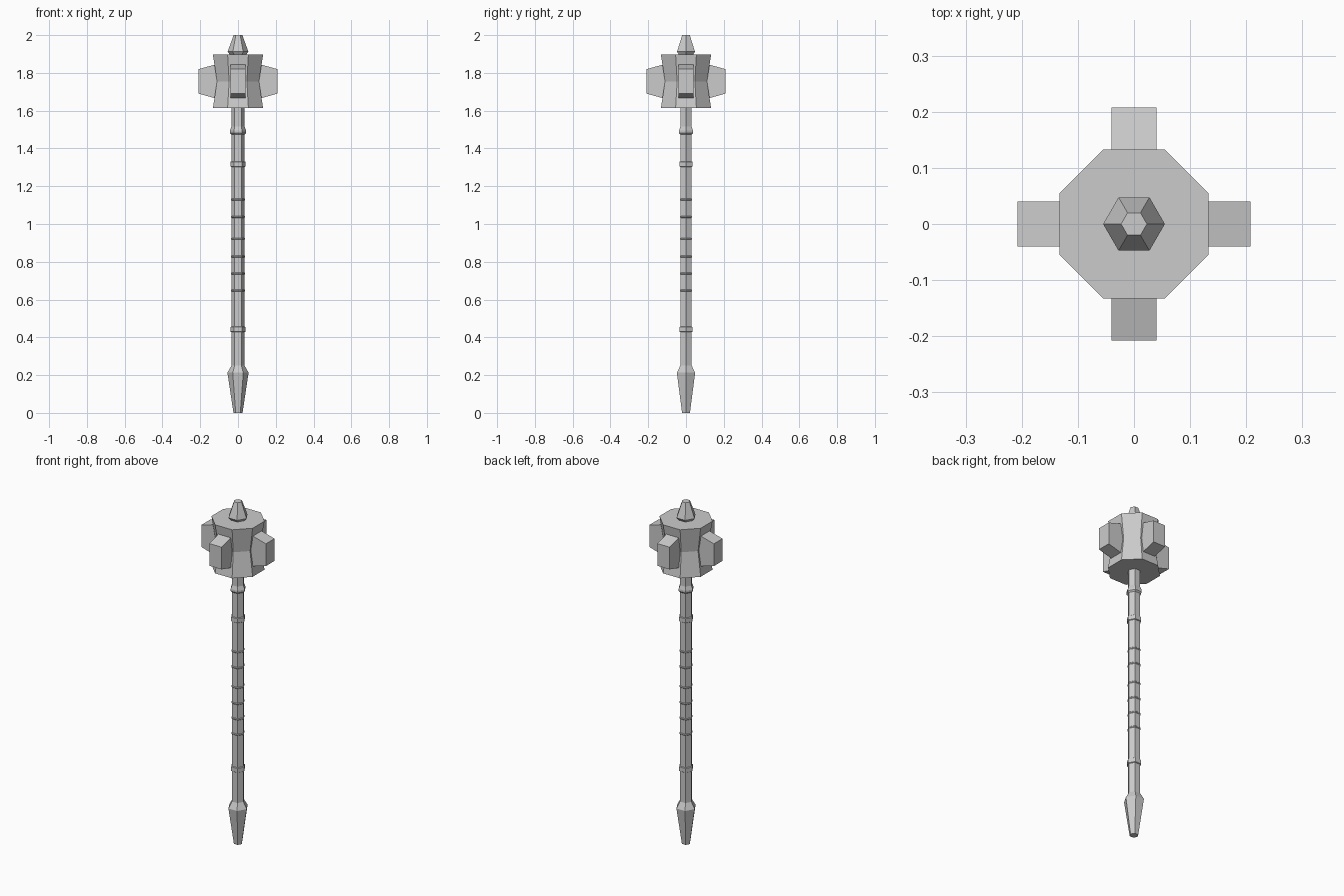
import bpy, bmesh
from math import cos, sin, pi
from mathutils import Matrix

if "Cube" in bpy.data.objects:
    bpy.data.objects.remove(bpy.data.objects["Cube"])


def loft(name, rings):
    """Closed solid skinned through equal-length rings of points."""
    bm = bmesh.new()
    loops = [[bm.verts.new(p) for p in ring] for ring in rings]
    n = len(loops[0])
    for a, b in zip(loops, loops[1:]):
        for i in range(n):
            j = (i + 1) % n
            bm.faces.new((a[i], a[j], b[j], b[i]))
    bm.faces.new(loops[0][::-1])
    bm.faces.new(loops[-1])
    bmesh.ops.recalc_face_normals(bm, faces=bm.faces[:])
    mesh = bpy.data.meshes.new(name)
    bm.to_mesh(mesh)
    bm.free()
    obj = bpy.data.objects.new(name, mesh)
    bpy.context.collection.objects.link(obj)
    return obj


def hexagonal(name, profile):
    """Six-sided turned part from (radius, height) pairs, points on the x axis."""
    return loft(name, [[(r * cos(k * pi / 3), r * sin(k * pi / 3), z)
                        for k in range(6)] for r, z in profile])


R = 0.035  # shaft radius

# Shaft, with the rings modelled into its profile
profile = [(R, 0.22)]
for z, r, half in [(0.442, 0.040, 0.012), (0.648, 0.038, 0.002), (0.738, 0.038, 0.002),
                   (0.828, 0.038, 0.002), (0.922, 0.038, 0.002), (1.038, 0.038, 0.002),
                   (1.130, 0.038, 0.002), (1.317, 0.040, 0.012)]:
    profile += [(R, z - half - 0.003), (r, z - half), (r, z + half), (R, z + half + 0.003)]
# Collar under the head
profile += [(R, 1.474), (0.043, 1.482), (0.043, 1.494), (R, 1.515), (R, 1.65)]
hexagonal("shaft", profile)

# Tapered pommel
hexagonal("pommel", [(0.024, 0), (0.056, 0.213), (R, 0.25)])

# Finial on top of the head
hexagonal("finial", [(0.042, 1.88), (0.042, 1.895), (0.055, 1.912), (0.023, 2.0)])


# Eight-sided waisted head
def octagon(a, b, z):
    return [(x, y, z) for x, y in ((a, -b), (a, b), (b, a), (-b, a),
                                   (-a, b), (-a, -b), (-b, -a), (b, -a))]


loft("head", [octagon(0.133, 0.055, 1.613), octagon(0.111, 0.047, 1.755),
              octagon(0.133, 0.055, 1.897)])

# Four tapered striking blocks
for k in range(4):
    block = loft(f"striking_block_{k + 1}", [
        [(x, -w, zc - h), (x, w, zc - h), (x, w, zc + h), (x, -w, zc + h)]
        for x, w, zc, h in ((0.10, 0.04, 1.755, 0.095), (0.208, 0.04, 1.755, 0.065))])
    block.data.transform(Matrix.Rotation(k * pi / 2, 4, 'Z'))
